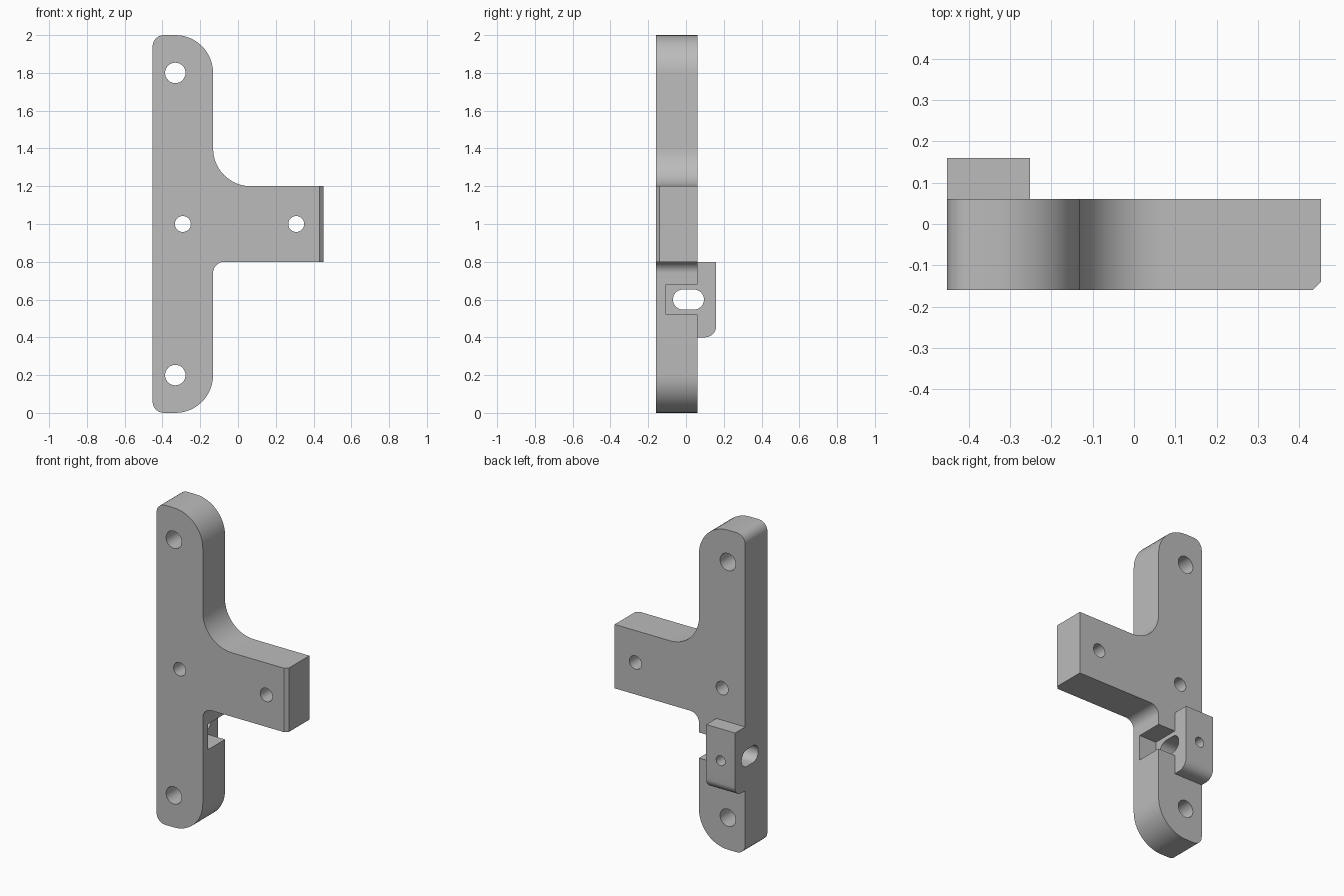
import bpy, bmesh, math
from mathutils import Vector

if "Cube" in bpy.data.objects:
    bpy.data.objects.remove(bpy.data.objects["Cube"], do_unlink=True)

LEFT, SPINE, END = -0.452, -0.132, 0.452
FRONT, BACK, REAR = -0.16, 0.06, 0.16
BLOCK = -0.252

grey = bpy.data.materials.new("plain grey")
grey.use_nodes = True
colour = (0.5, 0.5, 0.5, 1)
grey.diffuse_color = colour
grey.node_tree.nodes["Principled BSDF"].inputs["Base Color"].default_value = colour


def rounded(corners, steps=12):
    """Turn (u, v, radius) corners into an outline with filleted corners."""
    out = []
    for i, (u, v, r) in enumerate(corners):
        p = Vector((u, v))
        if r == 0:
            out.append(p)
            continue
        a = (Vector(corners[i - 1][:2]) - p).normalized()
        b = (Vector(corners[(i + 1) % len(corners)][:2]) - p).normalized()
        centre = p + (a + b) * r
        for k in range(steps + 1):
            t = k / steps * math.pi / 2
            q = centre - b * r * math.cos(t) - a * r * math.sin(t)
            if not out or (q - out[-1]).length > 1e-5:
                out.append(q)
    if (out[0] - out[-1]).length < 1e-5:
        out.pop()
    return out


def box_outline(u, v, half_u, half_v, r):
    return rounded([(u - half_u, v - half_v, r), (u + half_u, v - half_v, r),
                    (u + half_u, v + half_v, r), (u - half_u, v + half_v, r)])


def prism(name, outline, axis, lo, hi):
    """Extrude an outline along y (outline in x, z) or along x (outline in y, z)."""
    bm = bmesh.new()
    place = (lambda p, d: (p.x, d, p.y)) if axis == "y" else (lambda p, d: (d, p.x, p.y))
    rings = [[bm.verts.new(place(p, d)) for p in outline] for d in (lo, hi)]
    for ring in rings:
        bm.faces.new(ring)
    for i in range(len(outline)):
        bm.faces.new((rings[0][i - 1], rings[0][i], rings[1][i], rings[1][i - 1]))
    bmesh.ops.recalc_face_normals(bm, faces=bm.faces)
    mesh = bpy.data.meshes.new(name)
    bm.to_mesh(mesh)
    bm.free()
    mesh.materials.append(grey)
    obj = bpy.data.objects.new(name, mesh)
    bpy.context.collection.objects.link(obj)
    return obj


def combine(target, other, operation):
    mod = target.modifiers.new(operation.lower(), "BOOLEAN")
    mod.operation, mod.solver, mod.object = operation, "EXACT", other
    bpy.ops.object.select_all(action="DESELECT")
    target.select_set(True)
    bpy.context.view_layer.objects.active = target
    bpy.ops.object.modifier_apply(modifier=mod.name)
    bpy.data.objects.remove(other, do_unlink=True)


# T-shaped plate: tall spine with a side arm
bracket = prism("bracket", rounded([
    (LEFT, 0, 0.06), (SPINE, 0, 0.2), (SPINE, 0.8, 0.06), (END, 0.8, 0),
    (END, 1.2, 0), (SPINE, 1.2, 0.2), (SPINE, 2, 0.2), (LEFT, 2, 0.06)]),
    "y", FRONT, BACK)

# Chamfer on the front edge of the arm's end
bm = bmesh.new()
bm.from_mesh(bracket.data)
edge = [e for e in bm.edges
        if all(abs(v.co.x - END) < 1e-4 and abs(v.co.y - FRONT) < 1e-4 for v in e.verts)]
bmesh.ops.bevel(bm, geom=edge, offset=0.02, segments=1, affect="EDGES")
bm.to_mesh(bracket.data)
bm.free()

# Clamp block on the back, with a rounded lower edge
block = prism("clamp_block", rounded([
    (0, 0.4, 0), (REAR, 0.4, 0.06), (REAR, 0.8, 0), (0, 0.8, 0)]), "x", LEFT, BLOCK)
combine(bracket, block, "UNION")

# Notch beside the block
notch = prism("notch_cutter", rounded([
    (-0.107, 0.52, 0), (0.3, 0.52, 0), (0.3, 0.68, 0), (-0.107, 0.68, 0)]), "x", BLOCK, 0)
combine(bracket, notch, "DIFFERENCE")

# Oblong hole through the side
oblong = prism("oblong_cutter", box_outline(0.013, 0.6, 0.082, 0.053, 0.053), "x", -0.6, -0.2)
combine(bracket, oblong, "DIFFERENCE")

# Round holes: x, z, radius, start, end
for x, z, r, lo, hi in [
        (-0.332, 0.2, 0.054, -0.3, 0.3), (-0.332, 1.8, 0.054, -0.3, 0.3),
        (-0.292, 1, 0.042, -0.3, 0.3), (0.308, 1, 0.042, -0.3, 0.3),
        (-0.352, 0.6, 0.031, 0.013, 0.3)]:
    combine(bracket, prism("hole_cutter", box_outline(x, z, r, r, r), "y", lo, hi), "DIFFERENCE")

bracket.select_set(True)
bpy.context.view_layer.objects.active = bracket
bpy.ops.object.shade_smooth_by_angle(angle=math.radians(30))
